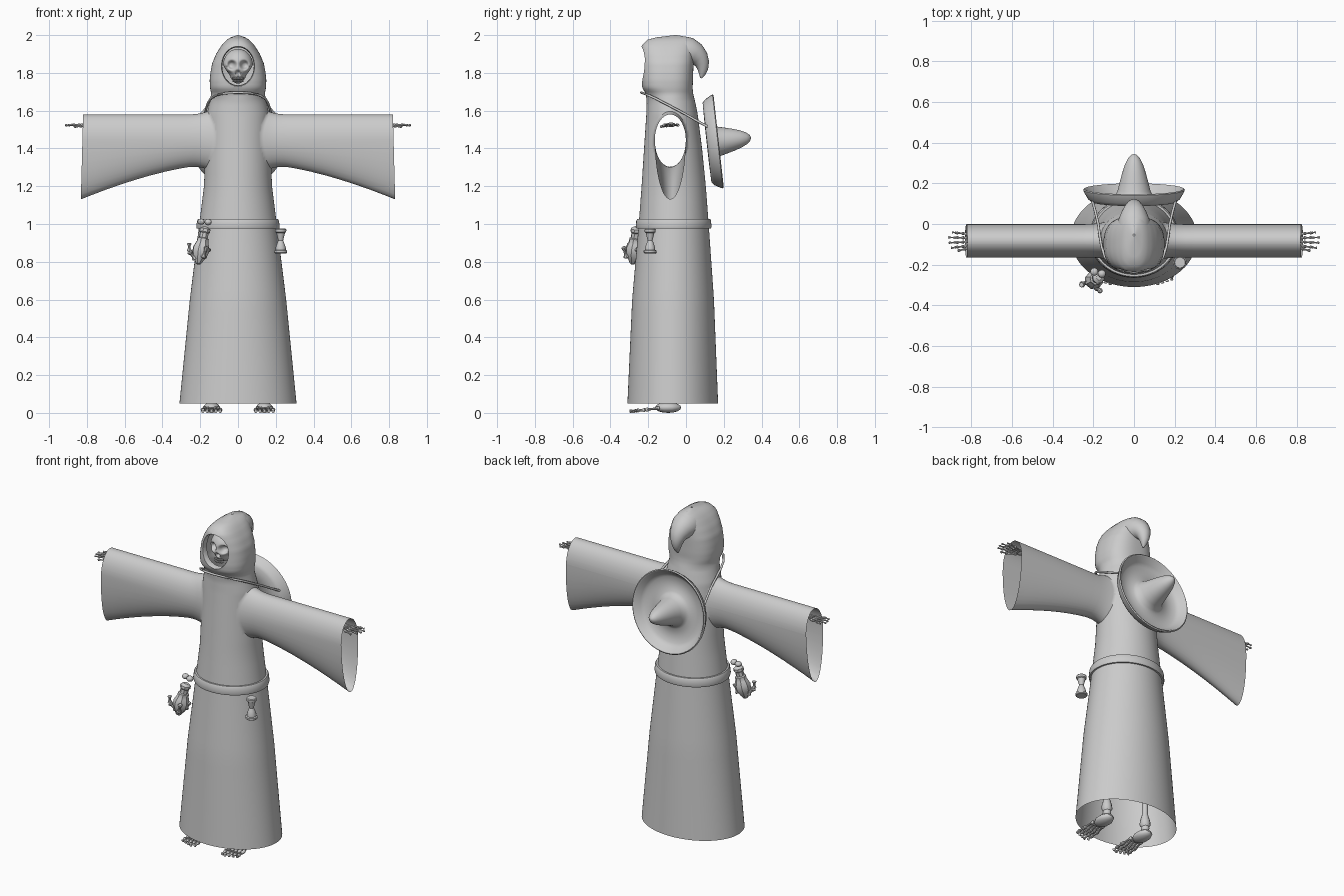
import bpy, bmesh, math
from mathutils import Vector, Matrix

if "Cube" in bpy.data.objects:
    bpy.data.objects.remove(bpy.data.objects["Cube"])

MAT = bpy.data.materials.new("plain grey")
MAT.diffuse_color = (0.6, 0.6, 0.6, 1)
MAT.use_nodes = True
MAT.node_tree.nodes["Principled BSDF"].inputs["Base Color"].default_value = MAT.diffuse_color


def finish(name, bm, angle=40):
    bmesh.ops.recalc_face_normals(bm, faces=bm.faces)
    me = bpy.data.meshes.new(name)
    bm.to_mesh(me)
    bm.free()
    me.materials.append(MAT)
    ob = bpy.data.objects.new(name, me)
    bpy.context.collection.objects.link(ob)
    bpy.ops.object.select_all(action='DESELECT')
    bpy.context.view_layer.objects.active = ob
    ob.select_set(True)
    bpy.ops.object.shade_smooth_by_angle(angle=math.radians(angle))
    return ob


def skin(bm, rings, closed=True):
    """Join rings of points with quads, optionally capping both ends."""
    vs = [[bm.verts.new(p) for p in r] for r in rings]
    n = len(vs[0])
    for a, b in zip(vs, vs[1:]):
        for i in range(n):
            bm.faces.new((a[i], a[(i + 1) % n], b[(i + 1) % n], b[i]))
    if closed:
        bm.faces.new(vs[0][::-1])
        bm.faces.new(vs[-1])
    return vs


def circle(n):
    return [(math.cos(math.tau * i / n), math.sin(math.tau * i / n)) for i in range(n)]


def lathe(bm, profile, origin, axis, seg=12):
    """Revolve (radius, height) pairs about an axis."""
    q = Vector(axis).to_track_quat('Z', 'Y')
    o = Vector(origin)
    skin(bm, [[o + q @ Vector((max(r, 0.0005) * c, max(r, 0.0005) * s, h)) for c, s in circle(seg)]
              for r, h in profile])


def bone(bm, p, q, r, seg=8):
    d = Vector(q) - Vector(p)
    L = d.length
    lathe(bm, [(0.8 * r, 0), (1.3 * r, .08 * L), (1.2 * r, .18 * L), (.7 * r, .35 * L), (.7 * r, .65 * L),
               (1.2 * r, .84 * L), (1.2 * r, .93 * L), (.7 * r, L)], p, d, seg)


def tube(bm, path, radii, seg=10):
    pts = [Vector(p) for p in path]
    rings = []
    for i, p in enumerate(pts):
        t = pts[min(i + 1, len(pts) - 1)] - pts[max(i - 1, 0)]
        t.normalize()
        u = (Vector((1, 0, 0)) if abs(t.x) < .9 else Vector((0, 0, 1)))
        u = (u - t * u.dot(t)).normalized()
        w = t.cross(u)
        rings.append([p + (u * c + w * s) * radii[i] for c, s in circle(seg)])
    skin(bm, rings)


def ball(bm, loc, scale, u=16, v=12):
    bmesh.ops.create_uvsphere(bm, u_segments=u, v_segments=v, radius=1,
                              matrix=Matrix.Translation(loc) @ Matrix.Diagonal((*scale, 1)))


# robe and hood outline: height, half width, front y, back y
KEYS = [(.05, .31, -.31, .17), (.6, .255, -.285, .148), (1.0, .205, -.25, .12), (1.2, .18, -.235, .105),
        (1.4, .172, -.222, .085), (1.58, .165, -.21, .062), (1.64, .152, -.208, .05), (1.69, .142, -.212, .038),
        (1.72, .148, -.232, .035), (1.76, .15, -.237, .037), (1.8, .146, -.237, .038), (1.85, .137, -.237, .04),
        (1.9, .116, -.237, .042), (1.945, .088, -.235, .045), (1.975, .06, -.205, .04), (1.99, .035, -.15, .02),
        (2.0, .004, -.06, -.05)]


def outline(z):
    """Half width, half depth, centre y and roundness exponent at a height."""
    z = min(max(z, .05), 2.0)
    for a, b in zip(KEYS, KEYS[1:]):
        if z <= b[0]:
            f = (z - a[0]) / (b[0] - a[0])
            rx, yf, yb = (a[k] + (b[k] - a[k]) * f for k in (1, 2, 3))
            n = 2 + .6 * min(max((z - 1.66) / .06, 0), 1)
            return rx, (yb - yf) / 2, (yb + yf) / 2, n


def ring(z, off=0, seg=96):
    rx, ry, cy, n = outline(z)
    pw = lambda v: math.copysign(abs(v) ** (2 / n), v)
    return [(pw(c) * (rx + off), cy + pw(s) * (ry + off), z) for c, s in circle(seg)]


def cut_hole(bm, test):
    """Delete faces passing the test; return the edges and verts of the new rim."""
    bmesh.ops.delete(bm, geom=[f for f in bm.faces if test(f.calc_center_median())], context='FACES')
    return [e for e in bm.edges if e.is_boundary and test(sum((v.co for v in e.verts), Vector()) / 2, 1.5)]


def extrude(bm, edges, data):
    """Extrude a rim; carry each vert's record on to its copy."""
    new = bmesh.ops.extrude_edge_only(bm, edges=edges)['geom']
    nv = [g for g in new if isinstance(g, bmesh.types.BMVert)]
    rec = {v: min(data.items(), key=lambda kv: (kv[0].co - v.co).length_squared)[1] for v in nv}
    ne = [g for g in new if isinstance(g, bmesh.types.BMEdge) and all(v in rec for v in g.verts)]
    return ne, rec


# ---- robe with sleeves and hood, one hollow sheet
bm = bmesh.new()
levels = [.05 + 1.2 * i / 20 for i in range(20)] + [1.25 + .75 * i / 60 for i in range(61)]
skin(bm, [ring(z) for z in levels], closed=False)
YC, ZC, A, B = -.083, 1.445, .082, .135
FIL = .12
for sx in (-1, 1):
    def inside(p, k=1.0):
        return p.x * sx > .03 and ((p.y - YC) / A) ** 2 + ((p.z - ZC) / B) ** 2 < ((1 + FIL) * k) ** 2
    edges = cut_hole(bm, inside)
    data = {}
    for v in {v for e in edges for v in e.verts}:
        t = math.atan2((v.co.z - ZC) / B, (v.co.y - YC) / A)
        y, z = YC + A * (1 + FIL) * math.cos(t), ZC + B * (1 + FIL) * math.sin(t)
        rx, ry, cy, n = outline(z)
        x = rx * math.sqrt(max(1 - ((y - cy) / ry) ** 2, 0))
        v.co = (sx * x, y, z)
        data[v] = (t, x)
    for f in (.02, .05, .09, .14, .22, .32, .44, .56, .68, .8, .9, 1):
        edges, data = extrude(bm, edges, data)
        s = 1 + FIL * max(1 - f * 7, 0) ** 2
        for v, (t, x0) in data.items():
            drop = B if t > 0 else B + .18 * f ** 1.5
            z = ZC + drop * s * math.sin(t)
            xe = .82 + .012 * (1.58 - z) / .45
            v.co = (sx * (x0 + (xe - x0) * f), YC + A * s * math.cos(t), z)


# face opening with a turned-in lip
def in_face(p, k=1.0):
    return p.y < -.12 and (p.x / .088) ** 2 + ((p.z - 1.835) / .106) ** 2 < k * k


edges = cut_hole(bm, in_face)
data = {}
for v in {v for e in edges for v in e.verts}:
    t = math.atan2((v.co.z - 1.835) / .106, v.co.x / .088)
    x, z = .088 * math.cos(t), 1.835 + .106 * math.sin(t)
    rx, ry, cy, n = outline(z)
    v.co = (x, cy - ry * max(1 - abs(x / rx) ** n, 0) ** (1 / n), z)
    data[v] = (x, v.co.y, z)
for dy, s in ((.008, .96), (.035, .95)):
    edges, data = extrude(bm, edges, data)
    for v, (x, y, z) in data.items():
        v.co = (x * s, y + dy, 1.835 + (z - 1.835) * s)
finish("hooded_robe", bm, 50)

# ---- drooping hood tip
bm = bmesh.new()
tube(bm, [(0, -.05, 1.912), (0, -.015, 1.912), (0, .02, 1.908), (0, .05, 1.895), (0, .072, 1.875), (0, .085, 1.85),
          (0, .089, 1.82), (0, .086, 1.795), (0, .08, 1.772)],
     [.082, .082, .077, .064, .05, .039, .028, .018, .005], 24)
finish("hood_tip", bm, 60)

# ---- belt
bm = bmesh.new()
skin(bm, [ring(z, o) for z, o in ((.975, 0), (.975, .01), (.985, .014), (1.018, .014), (1.027, .01), (1.027, -.002))],
     closed=False)
finish("belt", bm)

# ---- skull: a shaped ball with pressed-in sockets
bm = bmesh.new()
bmesh.ops.create_uvsphere(bm, u_segments=64, v_segments=48, radius=1)
for v in bm.verts:
    x, y, z = v.co
    narrow = 1 - .36 * min(max((.1 - z) / .6, 0), 1)
    p = Vector((x * .08 * narrow, -.13 + y * .08, 1.835 + z * .092))
    if y < 0:
        for cx, cz, rad, deep in ((-.033, 1.842, .021, .035), (.033, 1.842, .021, .035), (0, 1.8, .012, .025),
                                  (-.055, 1.79, .018, .015), (.055, 1.79, .018, .015)):
            d = math.hypot(p.x - cx, p.z - cz) / rad
            p.y += deep * math.exp(-d ** 4)
        for cx in (-.048, .048):
            p.y -= .01 * math.exp(-(math.hypot(p.x - cx, p.z - 1.815) / .014) ** 2)
    v.co = p
for row in (1.771, 1.757):
    for i in range(8):
        a = (i - 3.5) * .19
        ball(bm, (.042 * math.sin(a), -.152 - .043 * math.cos(a), row), (.0042, .005, .0065), 8, 6)
finish("skull", bm, 60)

# ---- wide hat hanging on the back
bm = bmesh.new()
lathe(bm, [(0, .178), (.014, .174), (.03, .156), (.045, .125), (.058, .085), (.07, .04), (.08, 0), (.092, -.03),
           (.11, -.043), (.15, -.047), (.195, -.044), (.215, -.03), (.236, .002), (.244, .006), (.25, .001),
           (.247, -.008), (.228, -.042), (.212, -.056), (.1, -.058), (.084, -.04), (.066, .02), (.03, .12), (0, .15)],
      (0, .167, 1.437), (0, .994, .11), 48)
finish("hat", bm, 50)

# ---- hat strap around the neck
bm = bmesh.new()
half = [(.205, .115, 1.515), (.19, .06, 1.545), (.176, 0, 1.58), (.168, -.06, 1.612), (.16, -.11, 1.638),
        (.145, -.16, 1.664), (.115, -.2, 1.682), (.065, -.228, 1.693)]
path = half + [(0, -.237, 1.696)] + [(-x, y, z) for x, y, z in half[::-1]]
tube(bm, path, [.0065] * len(path), 8)
finish("hat_strap", bm, 60)

# ---- skeletal hands and feet
for side, sx in (("left", 1), ("right", -1)):
    bm = bmesh.new()
    for i, tip in enumerate((.895, .915, .912, .9)):
        y, z = -.047 - i * .021, 1.525
        yt = -.04 - i * .026
        bone(bm, (sx * .775, -.065 - i * .01, z), (sx * .835, y, z), .006)
        bone(bm, (sx * .835, y, z), (sx * .875, (y + yt) / 2, z), .0065)
        bone(bm, (sx * .875, (y + yt) / 2, z), (sx * tip, yt, z - .003), .005)
    bone(bm, (sx * .775, -.1, 1.52), (sx * .825, -.122, 1.518), .0065)
    bone(bm, (sx * .825, -.122, 1.518), (sx * .868, -.132, 1.515), .006)
    ball(bm, (sx * .765, -.08, 1.525), (.022, .026, .012), 10, 8)
    finish(side + "_hand", bm)

    bm = bmesh.new()
    ball(bm, (sx * .14, -.095, .028), (.046, .07, .028), 10, 8)
    ball(bm, (sx * .14, -.07, .065), (.024, .026, .028), 10, 8)
    bone(bm, (sx * .14, -.07, .07), (sx * .14, -.07, .32), .024, 10)
    for i in range(5):
        x, tip = .14 + (i - 2) * .018, .14 + (i - 2) * .023
        end = -.3 + .008 * abs(i - 1)
        bone(bm, (sx * x, -.14, .026), (sx * tip, -.215, .016), .0085)
        bone(bm, (sx * tip, -.215, .016), (sx * tip, -.26, .013), .009)
        bone(bm, (sx * tip, -.26, .013), (sx * tip, end, .008), .0075)
    finish(side + "_foot", bm)

# ---- hourglass on the belt
bm = bmesh.new()
lathe(bm, [(.03, 0), (.034, .004), (.034, .014), (.027, .018), (.027, .03), (.02, .05), (.013, .068), (.018, .088),
           (.023, .108), (.029, .112), (.03, .125), (.026, .13)], (.226, -.19, .845), (0, 0, 1), 16)
finish("hourglass", bm, 30)

# ---- clawed charm hanging from the belt
bm = bmesh.new()
top, axis = Vector((-.172, -.262, .985)), Vector((-.2, -.11, -1)).normalized()
lathe(bm, [(.014, 0), (.03, .012), (.03, .028), (.024, .034), (.024, .06), (.032, .064), (.032, .08), (.036, .09),
           (.046, .115), (.044, .145), (.03, .175), (.014, .2), (.004, .205)], top, axis, 8)
bone(bm, (-.225, -.285, .815), (-.258, -.298, .855), .013)
bone(bm, (-.258, -.298, .855), (-.258, -.3, .9), .01)
bone(bm, (-.185, -.315, .82), (-.165, -.33, .88), .011)
bone(bm, (-.18, -.25, .82), (-.15, -.26, .87), .01)
ball(bm, (-.195, -.235, 1.012), (.02, .02, .016), 10, 8)
ball(bm, (-.158, -.245, 1.01), (.02, .02, .017), 10, 8)
finish("belt_charm", bm, 30)
